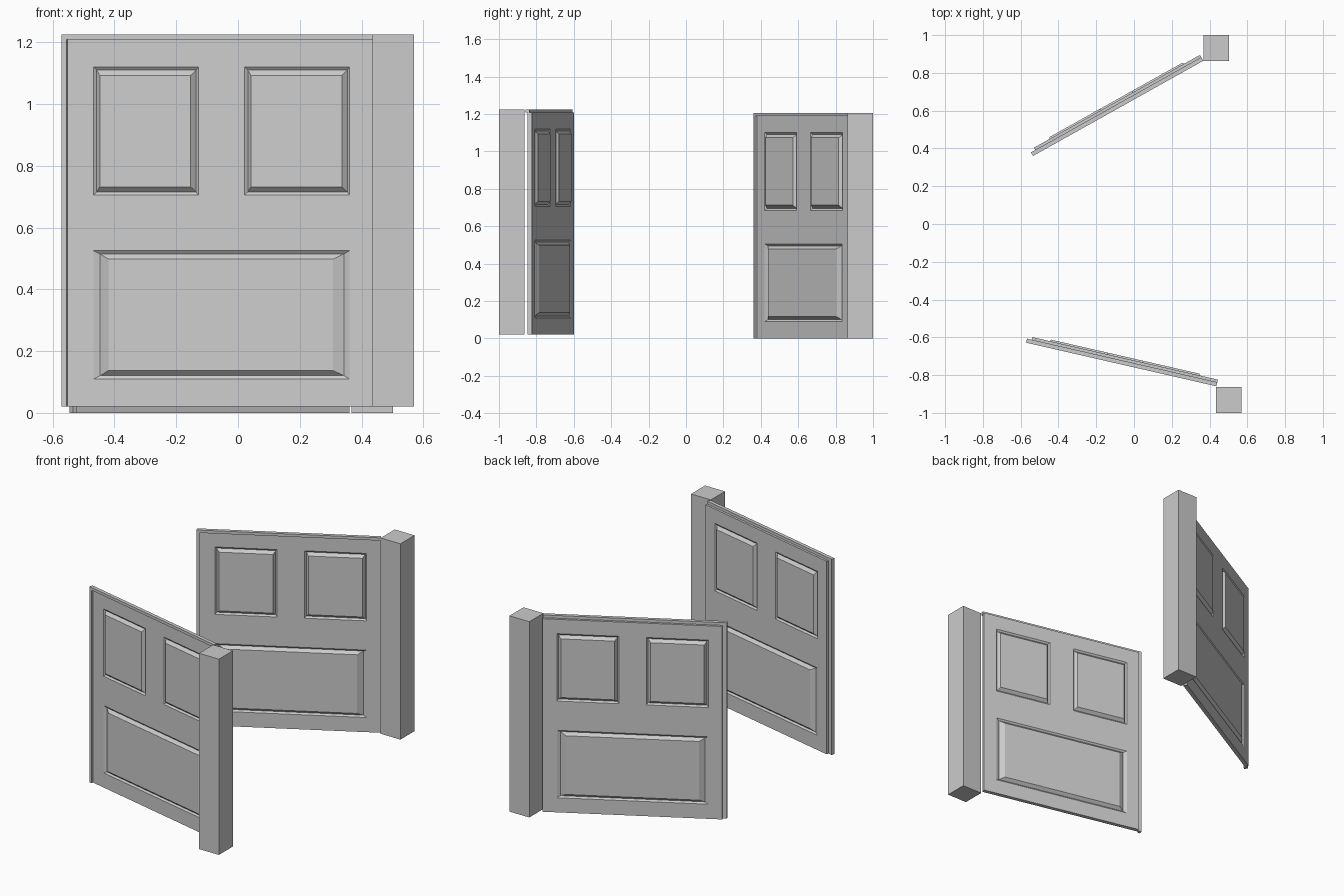
import bpy, bmesh, math
from mathutils import Matrix, Vector

if "Cube" in bpy.data.objects:
    bpy.data.objects.remove(bpy.data.objects["Cube"])

S, H = 1.007, 1.188          # main leaf length and height
FRONT, BACK = 0.012, 0.036   # depth of front and back faces (y, front is lower)
XS = [0, 0.08, 0.428, 0.582, 0.93, S]
ZS = [0, 0.09, 0.505, 0.685, 1.10, H]
# panels: s0, s1, z0, z1, side moulding width
PANELS = [(0.08, 0.428, 0.685, 1.10, 0.023),
          (0.582, 0.93, 0.685, 1.10, 0.023),
          (0.08, 0.93, 0.09, 0.505, 0.052)]
TOP_MOULD = 0.027


def quad(bm, pts):
    # the leaf runs toward -x from its hinge
    return bm.faces.new([bm.verts.new((-s, t, z)) for s, t, z in pts])


def box(bm, s0, s1, t0, t1, z0, z1):
    m = Matrix.Translation((-(s0 + s1) / 2, (t0 + t1) / 2, (z0 + z1) / 2))
    m = m @ Matrix.Diagonal((s1 - s0, t1 - t0, z1 - z0, 1))
    bmesh.ops.create_cube(bm, size=1, matrix=m)


def panel(bm, t, out, s0, s1, z0, z1, w):
    # groove sloping in, then bevel rising to a raised field
    rings = []
    for k, h in ((0, 0), (0.38, -0.008), (1, 0.009)):
        a, b, y = k * w, k * TOP_MOULD, t + out * h
        rings.append([(s0 + a, y, z0 + b), (s1 - a, y, z0 + b),
                      (s1 - a, y, z1 - b), (s0 + a, y, z1 - b)])
    for r, q in zip(rings, rings[1:]):
        for i in range(4):
            j = (i + 1) % 4
            quad(bm, [r[i], r[j], q[j], q[i]])
    quad(bm, rings[-1])


def make_leaf(name, loc, angle):
    bm = bmesh.new()
    # stiles and rails on both faces, with panel openings
    for t, out in ((FRONT, -1), (BACK, 1)):
        for i in range(5):
            for j in range(5):
                cs, cz = (XS[i] + XS[i + 1]) / 2, (ZS[j] + ZS[j + 1]) / 2
                if any(p[0] < cs < p[1] and p[2] < cz < p[3] for p in PANELS):
                    continue
                quad(bm, [(XS[i], t, ZS[j]), (XS[i + 1], t, ZS[j]),
                          (XS[i + 1], t, ZS[j + 1]), (XS[i], t, ZS[j + 1])])
        for p in PANELS:
            panel(bm, t, out, *p)
    # outer edges
    for a, b in zip(XS, XS[1:]):
        for z in (0, H):
            quad(bm, [(a, FRONT, z), (b, FRONT, z), (b, BACK, z), (a, BACK, z)])
    for a, b in zip(ZS, ZS[1:]):
        for s in (0, S):
            quad(bm, [(s, FRONT, a), (s, FRONT, b), (s, BACK, b), (s, BACK, a)])
    bmesh.ops.remove_doubles(bm, verts=bm.verts, dist=1e-5)
    # rebate and raised lip along the free edge and the top
    box(bm, S, 1.017, FRONT, 0.022, 0, H)
    box(bm, 1.017, 1.033, 0, 0.022, 0, 1.205)
    box(bm, 0, 1.017, 0, 0.022, H, 1.205)
    bmesh.ops.recalc_face_normals(bm, faces=bm.faces)
    me = bpy.data.meshes.new(name)
    bm.to_mesh(me)
    bm.free()
    ob = bpy.data.objects.new(name, me)
    ob.location = loc
    ob.rotation_euler[2] = angle
    bpy.context.collection.objects.link(ob)


def make_post(name, x, y, z):
    bm = bmesh.new()
    box(bm, -x - 0.135, -x, y, y + 0.137, z, z + 1.205)
    me = bpy.data.meshes.new(name)
    bm.to_mesh(me)
    bm.free()
    bpy.context.collection.objects.link(bpy.data.objects.new(name, me))


# two identical gate leaves with their posts
make_leaf("front_gate_leaf", (0.436, -0.859, 0.02), math.radians(-12.9))
make_post("front_post", 0.435, -1.0, 0.02)
make_leaf("back_gate_leaf", (0.367, 0.864, 0), math.radians(29.2))
make_post("back_post", 0.367, 0.863, 0)
